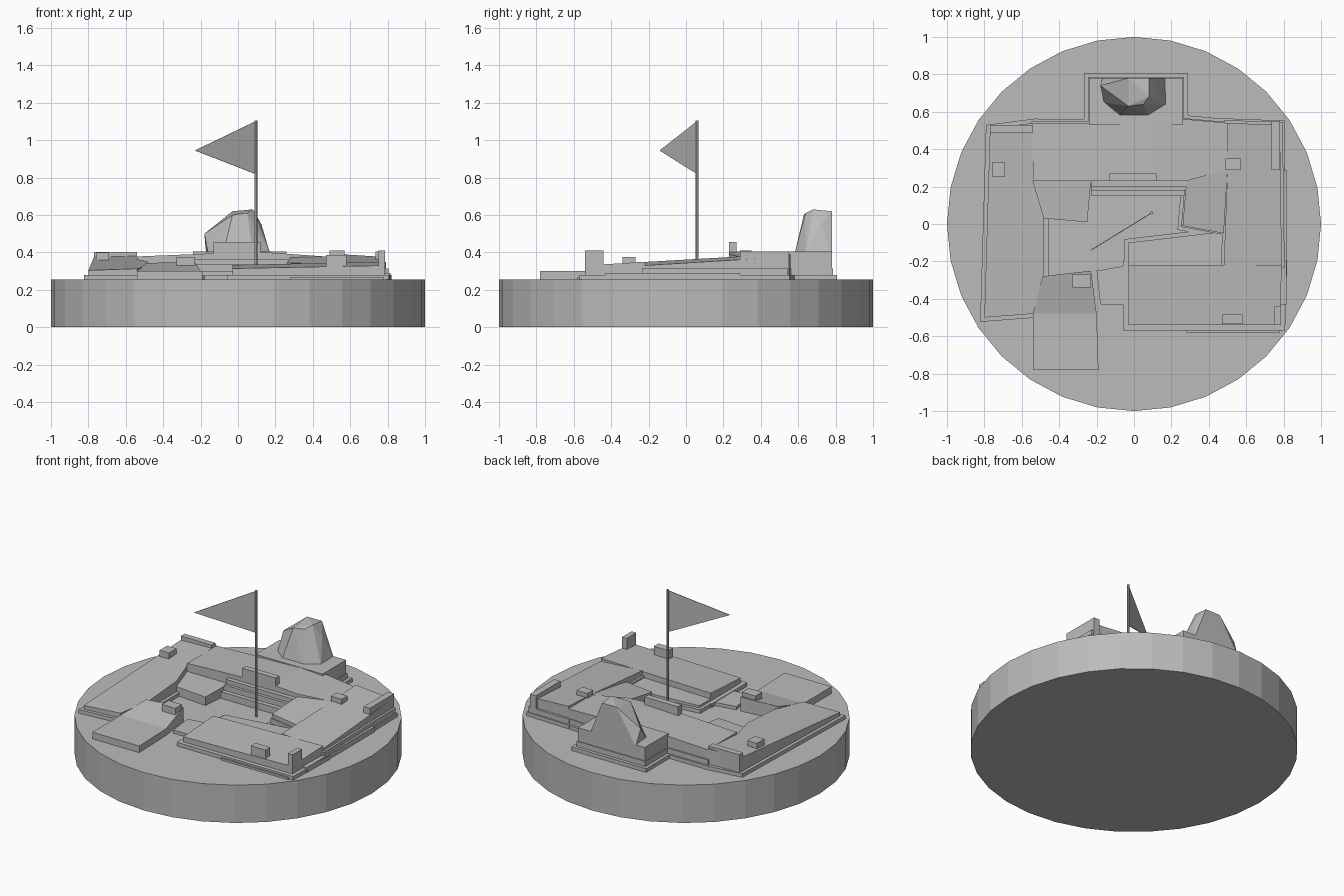
import bpy, bmesh, math, random
from mathutils import Vector

random.seed(4)
old = bpy.data.objects.get("Cube")
if old:
    bpy.data.objects.remove(old)

GREY = (0.5, 0.5, 0.5, 1)
stone = bpy.data.materials.new("stone grey")
stone.use_nodes = True
stone.diffuse_color = GREY
stone.node_tree.nodes["Principled BSDF"].inputs["Base Color"].default_value = GREY

GROUND = 0.25


def finish(name, bm):
    bmesh.ops.recalc_face_normals(bm, faces=bm.faces)
    mesh = bpy.data.meshes.new(name)
    bm.to_mesh(mesh)
    bm.free()
    mesh.materials.append(stone)
    obj = bpy.data.objects.new(name, mesh)
    bpy.context.collection.objects.link(obj)
    return obj


def prism(name, outline, height, bottom=GROUND):
    """Upright prism whose top follows height(x, y)."""
    bm = bmesh.new()
    low = [bm.verts.new((x, y, bottom)) for x, y in outline]
    top = [bm.verts.new((x, y, height(x, y))) for x, y in outline]
    bm.faces.new(low)
    bm.faces.new(top)
    for i in range(len(low)):
        j = (i + 1) % len(low)
        bm.faces.new((low[i], low[j], top[j], top[i]))
    return finish(name, bm)


def grow(outline, amount):
    """Offset a counter-clockwise outline outward."""
    out = []
    for i, p in enumerate(outline):
        p = Vector(p)
        a = (p - Vector(outline[i - 1])).normalized()
        b = (Vector(outline[(i + 1) % len(outline)]) - p).normalized()
        na, nb = Vector((a.y, -a.x)), Vector((b.y, -b.x))
        out.append(tuple(p + (na + nb) * amount / max(0.4, 1 + na.dot(nb))))
    return out


def terrace(name, outline, z, sx=0.0, sy=0.0, ledges=True):
    """Rock slab with a tilted top and layered ledges round its foot."""
    height = lambda x, y: z + sx * x + sy * y
    prism(name, outline, height)
    if ledges:
        for k, (level, reach) in enumerate([(0.28, 0.025), (0.315, 0.01)]):
            if level < min(height(x, y) for x, y in outline) - 0.01:
                reach += random.uniform(-0.006, 0.006)
                prism(f"{name}_ledge_{k + 1}", grow(outline, reach), lambda x, y: level)


def rect(x0, x1, y0, y1):
    return [(x0, y0), (x1, y0), (x1, y1), (x0, y1)]


def block(name, x0, x1, y0, y1, top):
    prism(name, rect(x0, x1, y0, y1), lambda x, y: top, 0.27)


# round base
bm = bmesh.new()
bmesh.ops.create_cone(bm, cap_ends=True, segments=32, radius1=1, radius2=1, depth=0.255)
bmesh.ops.translate(bm, verts=bm.verts, vec=(0, 0, 0.1275))
finish("base_disc", bm)

# outer terraces
terrace("west_terrace", [(-.80, -.50), (-.54, -.48), (-.48, -.27), (-.48, .03),
                         (-.54, .23), (-.54, .54), (-.77, .51)], .363, .03, .07)
terrace("north_west_terrace", [(-.54, .23), (.1, .23), (.1, .54), (-.54, .54)], .40, .04)
terrace("north_east_terrace", [(.1, .23), (.28, .23), (.50, .29), (.50, .54),
                               (.28, .56), (.1, .55)], .411, -.07)
terrace("east_terrace", [(.48, -.22), (.79, -.22), (.78, .53), (.50, .54),
                         (.50, .29)], .391, -.06, .06)
terrace("south_terrace", [(-.03, -.54), (.78, -.54), (.79, -.22), (-.03, -.22)],
        .347, .02, .06)
terrace("back_terrace", rect(-.24, .26, .53, .78), .405)

# sunken court: floors, shelves and steps
terrace("court_shelf", [(.26, -.01), (.48, -.05), (.50, .29), (.28, .23)], .345, 0, .12)
terrace("court_floor", [(-.03, -.22), (.48, -.22), (.48, -.04), (-.03, -.10)], .295, .02)
terrace("pocket_slab", [(-.54, .23), (-.48, .03), (-.25, .01), (-.23, .23)],
        .312, 0, .05, False)
terrace("entry_slab", [(-.18, -.43), (-.03, -.43), (-.03, -.22), (-.20, -.25)],
        .277, 0, 0, False)
for i, (y, z) in enumerate([(.15, .30), (.18, .335), (.20, .365)]):
    prism(f"court_step_{i + 1}", rect(-.23, .28, y, .24), lambda x, yy: z)

# front ramp
terrace("ramp_apron", [(-.54, -.78), (-.19, -.78), (-.20, -.47), (-.54, -.47)],
        .30, 0, 0, False)
terrace("ramp", [(-.54, -.48), (-.20, -.48), (-.23, -.25), (-.49, -.28)],
        .404, 0, .217, False)

# foot ledges
prism("south_ledge", rect(.28, .78, -.58, -.52), lambda x, y: .268)
prism("east_ledge", rect(.76, .815, -.43, .29), lambda x, y: .29)

# loose blocks and low walls
block("corner_post", .75, .785, -.54, -.44, .41)
block("south_block", .47, .58, -.535, -.485, .385)
block("ramp_block", -.33, -.23, -.34, -.27, .375)
block("west_block", -.76, -.69, .25, .33, .40)
block("north_west_wall", -.77, -.54, .49, .53, .402)
block("north_block", -.13, .12, .23, .27, .455)
block("east_block", .49, .57, .29, .35, .41)
block("north_east_wall", .735, .78, .29, .55, .405)

# faceted boulder
bm = bmesh.new()
for p in [(-.17, .78, .39), (.17, .78, .39), (.17, .64, .40), (.08, .58, .39),
          (-.08, .58, .39), (-.16, .65, .40), (-.18, .74, .50), (-.03, .63, .60),
          (.05, .64, .61), (.08, .68, .63), (.08, .78, .62), (-.03, .78, .62),
          (.125, .72, .55)]:
    bm.verts.new(p)
bmesh.ops.convex_hull(bm, input=bm.verts)
finish("boulder", bm)

# flag pole
bm = bmesh.new()
bmesh.ops.create_cone(bm, cap_ends=True, segments=8, radius1=.008, radius2=.008, depth=.85)
bmesh.ops.translate(bm, verts=bm.verts, vec=(.095, .06, .68))
finish("flag_pole", bm)

# thin triangular pennant
bm = bmesh.new()
side = Vector((.54, -.84, 0)) * .002
corners = [Vector((.092, .058, 1.10)), Vector((-.23, -.14, .945)), Vector((.092, .058, .82))]
front = [bm.verts.new(c + side) for c in corners]
back = [bm.verts.new(c - side) for c in corners]
bm.faces.new(front)
bm.faces.new(back)
for i in range(3):
    j = (i + 1) % 3
    bm.faces.new((front[i], front[j], back[j], back[i]))
finish("pennant", bm)
